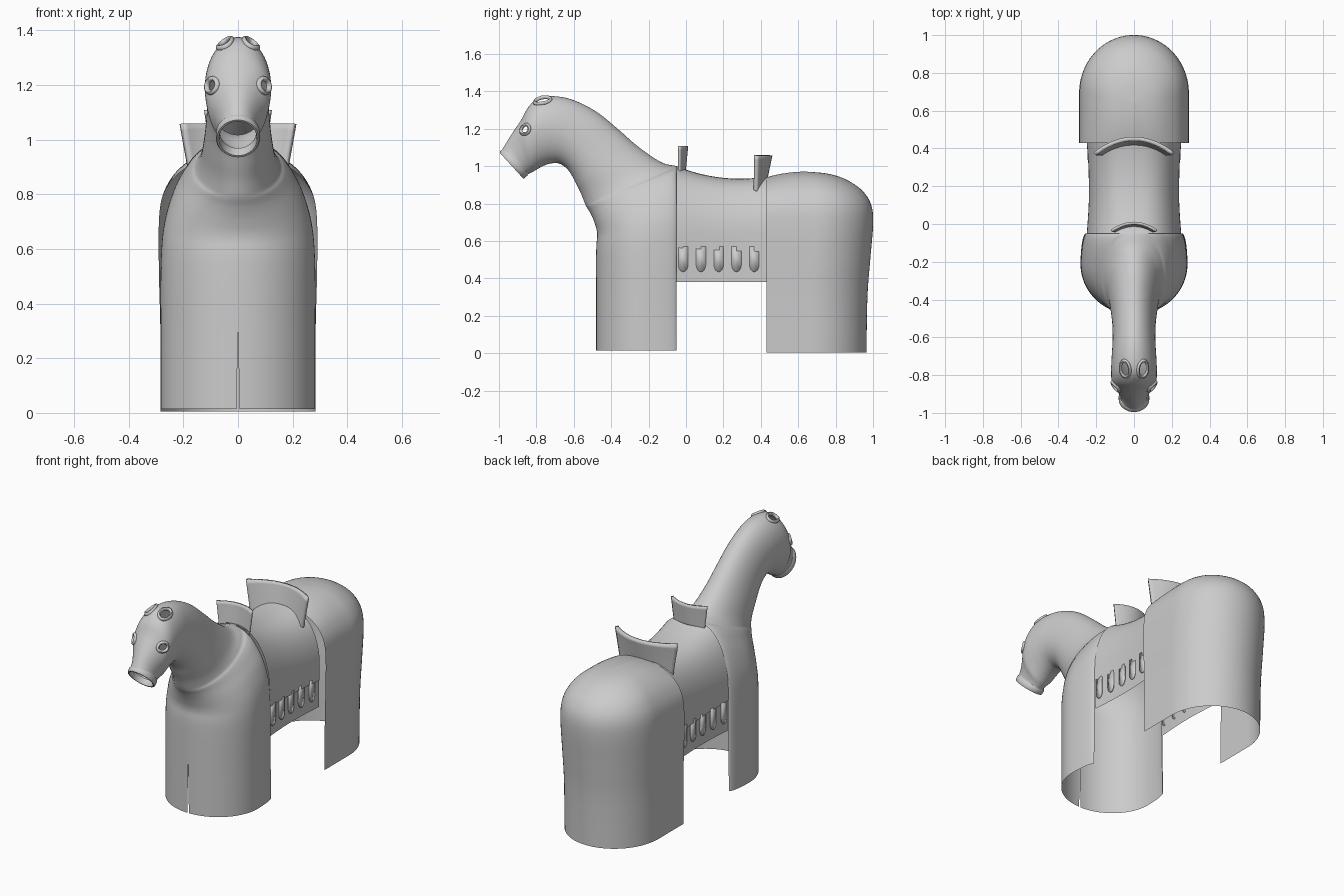
import bpy, bmesh, math
from mathutils import Vector
from mathutils.bvhtree import BVHTree

if "Cube" in bpy.data.objects:
    bpy.data.objects.remove(bpy.data.objects["Cube"])

grey = bpy.data.materials.new("cloth grey")
grey.diffuse_color = (0.6, 0.6, 0.6, 1)
grey.use_nodes = True
grey.node_tree.nodes["Principled BSDF"].inputs["Base Color"].default_value = grey.diffuse_color


def spline(rows, steps):
    """Smoothly interpolate rows of parameters."""
    out = []
    for i in range(len(rows) - 1):
        a, b, c, d = (rows[max(0, min(len(rows) - 1, i + k))] for k in (-1, 0, 1, 2))
        for s in range(steps):
            t = s / steps
            out.append([0.5 * (2 * q + (r - p) * t + (2 * p - 5 * q + 4 * r - u) * t * t
                               + (3 * q - p - 3 * r + u) * t ** 3)
                        for p, q, r, u in zip(a, b, c, d)])
    out.append(list(rows[-1]))
    return out


def finish(name, bm, solid=0, angle=50):
    me = bpy.data.meshes.new(name)
    bm.to_mesh(me)
    bm.free()
    ob = bpy.data.objects.new(name, me)
    bpy.context.collection.objects.link(ob)
    me.materials.append(grey)
    if solid:
        m = ob.modifiers.new("thickness", 'SOLIDIFY')
        m.thickness, m.offset = solid, 0
    bpy.ops.object.select_all(action='DESELECT')
    ob.select_set(True)
    bpy.context.view_layer.objects.active = ob
    bpy.ops.object.shade_smooth_by_angle(angle=math.radians(angle))
    return ob


def loft(rings, mirror=True, outward=True):
    """Skin rows of points, mirror across x, face the surface outward."""
    bm = bmesh.new()
    for sx in ((1, -1) if mirror else (1,)):
        vs = [[bm.verts.new((p[0] * sx, p[1], p[2])) for p in r] for r in rings]
        for a, b in zip(vs, vs[1:]):
            for i in range(len(a) - 1):
                bm.faces.new((a[i], a[i + 1], b[i + 1], b[i]))
    bmesh.ops.remove_doubles(bm, verts=bm.verts, dist=0.0004)
    bmesh.ops.recalc_face_normals(bm, faces=bm.faces)
    bm.normal_update()
    if outward:
        mid = sum((v.co for v in bm.verts), Vector()) / len(bm.verts)
        if sum(f.normal.dot(f.calc_center_median() - mid) * f.calc_area() for f in bm.faces) < 0:
            bmesh.ops.reverse_faces(bm, faces=bm.faces)
    return bm


# Chest, neck and head: front y, front z, rear y, rear z, half width, rear half width, widest place
rows = [
    (-.48, .015, -.05, .015, .283, .255, .62), (-.48, .3, -.05, .3, .283, .25, .62),
    (-.48, .55, -.05, .55, .282, .25, .62), (-.475, .64, -.05, .72, .27, .238, .62),
    (-.49, .70, -.05, .85, .238, .195, .6), (-.512, .75, -.05, .94, .197, .13, .56),
    (-.53, .78, -.05, .982, .172, .07, .52), (-.54, .80, -.05, 1.0, .155, 0, .5),
    (-.56, .85, -.13, 1.02, .137, 0, .48), (-.585, .90, -.25, 1.10, .125, 0, .45),
    (-.61, .95, -.36, 1.195, .117, 0, .43), (-.64, .99, -.47, 1.285, .113, 0, .43),
    (-.68, 1.015, -.58, 1.345, .114, 0, .45), (-.72, 1.015, -.68, 1.372, .118, 0, .5),
    (-.755, 1.005, -.78, 1.368, .121, 0, .52), (-.785, .99, -.84, 1.32, .12, 0, .57),
    (-.81, .975, -.88, 1.25, .11, 0, .58), (-.83, .965, -.92, 1.19, .088, 0, .55),
    (-.845, .957, -.955, 1.135, .074, 0, .5), (-.85, .95, -.972, 1.107, .072, 0, .5),
    (-.866, .938, -.992, 1.075, .071, 0, .5)]
N = 20
rings = []
for yf, zf, yr, zr, w, wr, c in spline(rows, 6):
    wr = max(wr, 0)
    ring = []
    for k in range(2 * N + 1):
        a = math.pi * k / (2 * N)
        if k <= N:
            u, x = c - c * math.cos(a), w * math.sin(a)
        else:
            u, x = c - (1 - c) * math.cos(a), wr + (w - wr) * math.sin(a)
        if k == 0:                                   # tapering front slit
            x = max(0, 0.005 * (1 - zf / .36))
        if k == 2 * N and wr < .001:
            x = 0
        ring.append((x, yf + (yr - yf) * u, zf + (zr - zf) * u))
    rings.append(ring)
body = loft(rings)
tree = BVHTree.FromBMesh(body)

# Ear and eye openings with raised rims
holes = [("ear_rim", (.052, -.77, 1.355), (.35, -.15, 1), (0, 1, 0), .046, .031),
         ("eye_rim", (.103, -.868, 1.2), (.85, -.5, .1), (0, 0, 1), .026, .03)]
doomed, rims = set(), []
for name, c, n, up, ru, rv in holes:
    for sx, side in ((1, "left"), (-1, "right")):
        ctr = tree.find_nearest(Vector((c[0] * sx, c[1], c[2])))[0]
        nor = Vector((n[0] * sx, n[1], n[2])).normalized()
        e1 = Vector(up)
        e1 = (e1 - nor * e1.dot(nor)).normalized()
        e2 = nor.cross(e1)
        for f in body.faces:
            d = f.calc_center_median() - ctr
            if abs(d.dot(nor)) < .05 and (d.dot(e1) / ru) ** 2 + (d.dot(e2) / rv) ** 2 < 1:
                doomed.add(f)
        path = []
        for k in range(32):
            a = 2 * math.pi * k / 32
            p = ctr + e1 * ru * math.cos(a) + e2 * rv * math.sin(a)
            path.append(tree.find_nearest(p)[0])
        rims.append((name + "_" + side, path, nor, ctr))
bmesh.ops.delete(body, geom=list(doomed), context='FACES')
finish("chest_neck_and_head", body)


def tube(name, path, nor, ctr, r, rn):
    """Closed rim around a path, r wide and rn high."""
    out = []
    for p in path + path[:1]:
        d = (p - ctr)
        d = (d - nor * d.dot(nor)).normalized()
        out.append([p + d * r * math.cos(2 * math.pi * j / 8) + nor * rn * math.sin(2 * math.pi * j / 8)
                    for j in range(9)])
    bm = loft(out, mirror=False, outward=False)
    finish(name, bm)


for name, path, nor, ctr in rims:
    tube(name, path, nor, ctr, .0095, .011)

# Muzzle band around the open mouth
lo, hi = Vector((0, -.864, .942)), Vector((0, -.988, 1.078))
ax = (hi - lo).normalized()
fwd = Vector((0, ax.y, ax.z)).cross(Vector((1, 0, 0))).normalized()
if fwd.y > 0:
    fwd = -fwd
mid = (lo + hi) / 2
prof = [(.066, -.025), (.076, -.027), (.081, -.016), (.081, .004), (.077, .01), (.07, .01), (.067, .0), (.066, -.025)]
band = [[mid + ax * (r * 1.2 * math.cos(t)) + Vector((r * math.sin(t), 0, 0)) + fwd * h for r, h in prof]
        for t in (2 * math.pi * k / 48 for k in range(49))]
finish("muzzle_band", loft(band, mirror=False, outward=False), angle=40)

# Rear cloth: height, half width, rearmost y
rows = [(0.005, .283, .965), (.3, .284, .97), (.5, .289, .985), (.68, .29, 1.0), (.78, .28, .994),
        (.85, .25, .96), (.9, .208, .905), (.94, .15, .83), (.962, .085, .745), (.971, 0, .64)]
rings = []
for z, w, b in spline(rows, 5):
    w = max(w, 0)
    c = max(.5, min(.7, b - w * 1.05))
    pts = [(w, .43 + (c - .43) * k / 8) for k in range(8)]
    pts += [(w * math.cos(a), c + (b - c) * math.sin(a)) for a in (math.pi / 2 * k / 20 for k in range(21))]
    rings.append([(x if abs(x) > 1e-5 else 0, y,
                   z - .03 * (z / .97) ** 8 * max(0, (.64 - y) / .21) ** 2) for x, y in pts])
finish("rear_cloth", loft(rings))


# Saddle cloth and hanging fringe strip
def section(y, lift, z0, z1):
    s = (y + .05) / .48
    top = 1.0 - .19 * s + .135 * s * s
    w = .25 - .012 * math.sin(math.pi * s)
    pts = []
    for k in range(21):
        a = math.pi / 2 * k / 20
        pts.append(((w + lift) * math.cos(a) ** .75 if k < 20 else 0, y, .64 + (top - .64) * math.sin(a)))
    low = [(w + lift, y, z0 + (.64 - z0) * k / 6) for k in range(6)]
    return low + pts if z1 is None else [(w + lift, y, z0), (w + lift, y, z1)]


ys = [-.05 + .48 * k / 24 for k in range(25)]
finish("saddle_cloth", loft([section(y, 0, .565 - .06 * (y + .05) + .03 * max(0, y - .2), None) for y in ys]))
finish("fringe_strip", loft([section(y, -.005, .38, .58) for y in ys]))

# Rounded tongues hanging over the fringe strip
for i, y in enumerate((-.015, .08, .175, .27, .365)):
    for sx, side in ((1, "left"), (-1, "right")):
        bm = bmesh.new()
        w = .25 - .012 * math.sin(math.pi * (y + .05) / .48) - .0025
        outline = [(.026, .57)] + [(.026 * math.cos(a), .475 - .04 * math.sin(a))
                                   for a in (math.pi * k / 10 for k in range(11))] + [(-.026, .57)]
        bm.faces.new([bm.verts.new((sx * w, y + dy, z)) for dy, z in outline])
        finish(f"tongue_{side}_{i + 1}", bm, solid=.005)


# Curved saddle plates
def plate(name, x0, x1, y0, y1, d0, d1, zb, drop, zt, thick):
    rings = []
    for j in range(9):
        v = j / 8
        rings.append([(s * (x0 + (x1 - x0) * v), y0 + (y1 - y0) * v - (d0 + (d1 - d0) * v) * s * s,
                       (zb - drop * s * s) * (1 - v) + zt * v) for s in (k / 12 - 1 for k in range(25))])
    finish(name, loft(rings, mirror=False, outward=False), solid=thick)


plate("pommel", .10, .12, -.008, .005, .03, .042, .975, .02, 1.108, .014)
plate("cantle", .172, .208, .425, .452, .055, .08, .93, .08, 1.058, .02)
